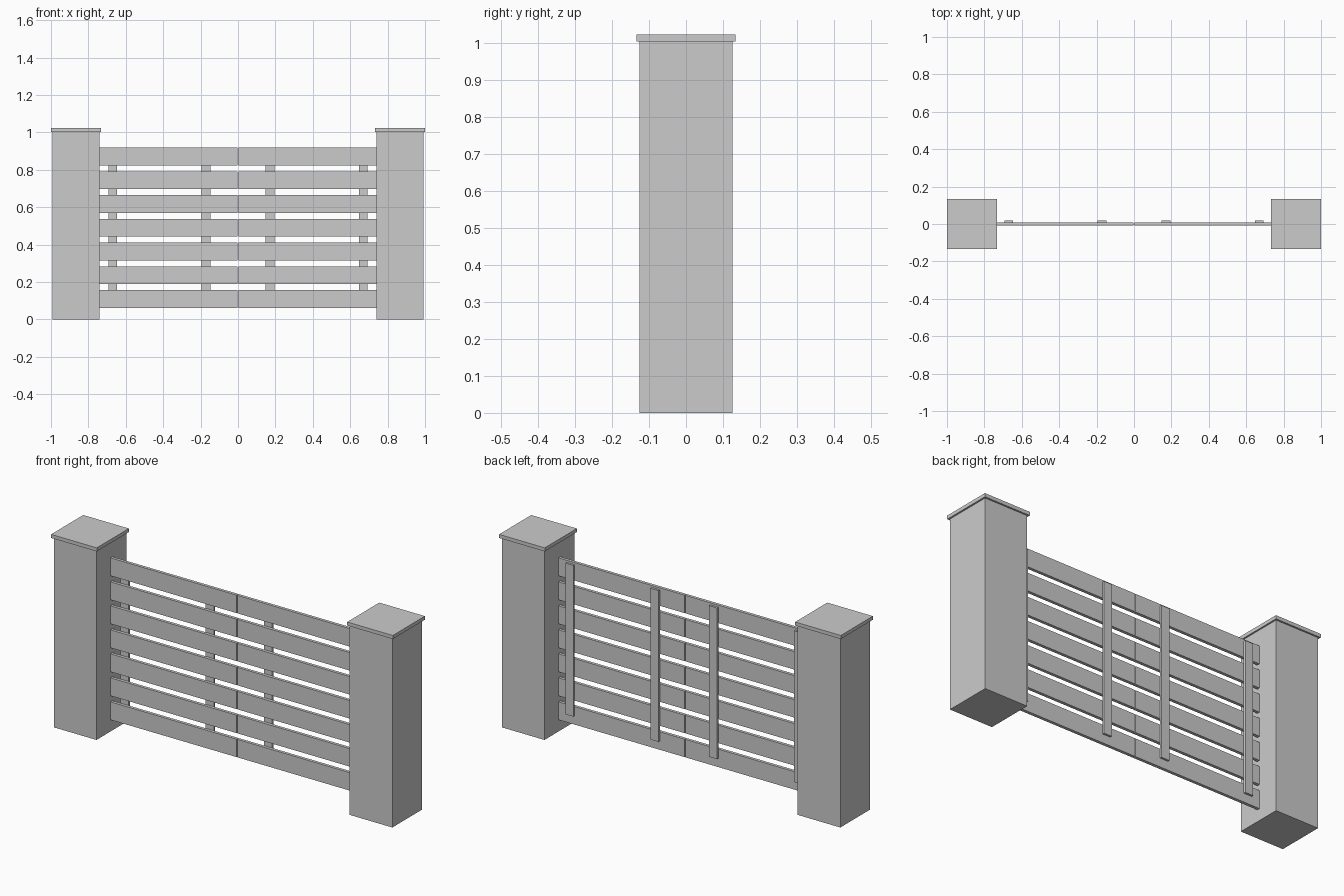
import bpy, bmesh
from mathutils import Vector

if "Cube" in bpy.data.objects:
    bpy.data.objects.remove(bpy.data.objects["Cube"])


def box(name, x, y, z):
    """Box object spanning the given (min, max) ranges."""
    bm = bmesh.new()
    bmesh.ops.create_cube(bm, size=1)
    size = Vector((x[1] - x[0], y[1] - y[0], z[1] - z[0]))
    mid = Vector((x[0] + x[1], y[0] + y[1], z[0] + z[1])) / 2
    for v in bm.verts:
        v.co = v.co * size
    me = bpy.data.meshes.new(name)
    bm.to_mesh(me)
    bm.free()
    ob = bpy.data.objects.new(name, me)
    ob.location = mid
    bpy.context.collection.objects.link(ob)
    return ob


def pair(name, x, y, z):
    """Same box on the right and left side of the gate."""
    box(name + "_right", x, y, z)
    box(name + "_left", (-x[1], -x[0]), y, z)


# Square pillars with overhanging flat caps
pair("pillar", (0.741, 0.991), (-0.125, 0.125), (0, 1.003))
pair("pillar_cap", (0.733, 1.0), (-0.134, 0.134), (1.003, 1.022))

# Seven horizontal boards per gate leaf, with a narrow gap in the middle
for i in range(7):
    z = 0.062 + 0.127 * i
    pair(f"board_{i + 1}", (0.002, 0.741), (-0.008, 0.008), (z, z + 0.095))

# Two vertical battens on the back of each leaf
for name, x in (("inner_batten", 0.171), ("outer_batten", 0.670)):
    pair(name, (x - 0.0235, x + 0.0235), (0.008, 0.019), (0.108, 0.908))
